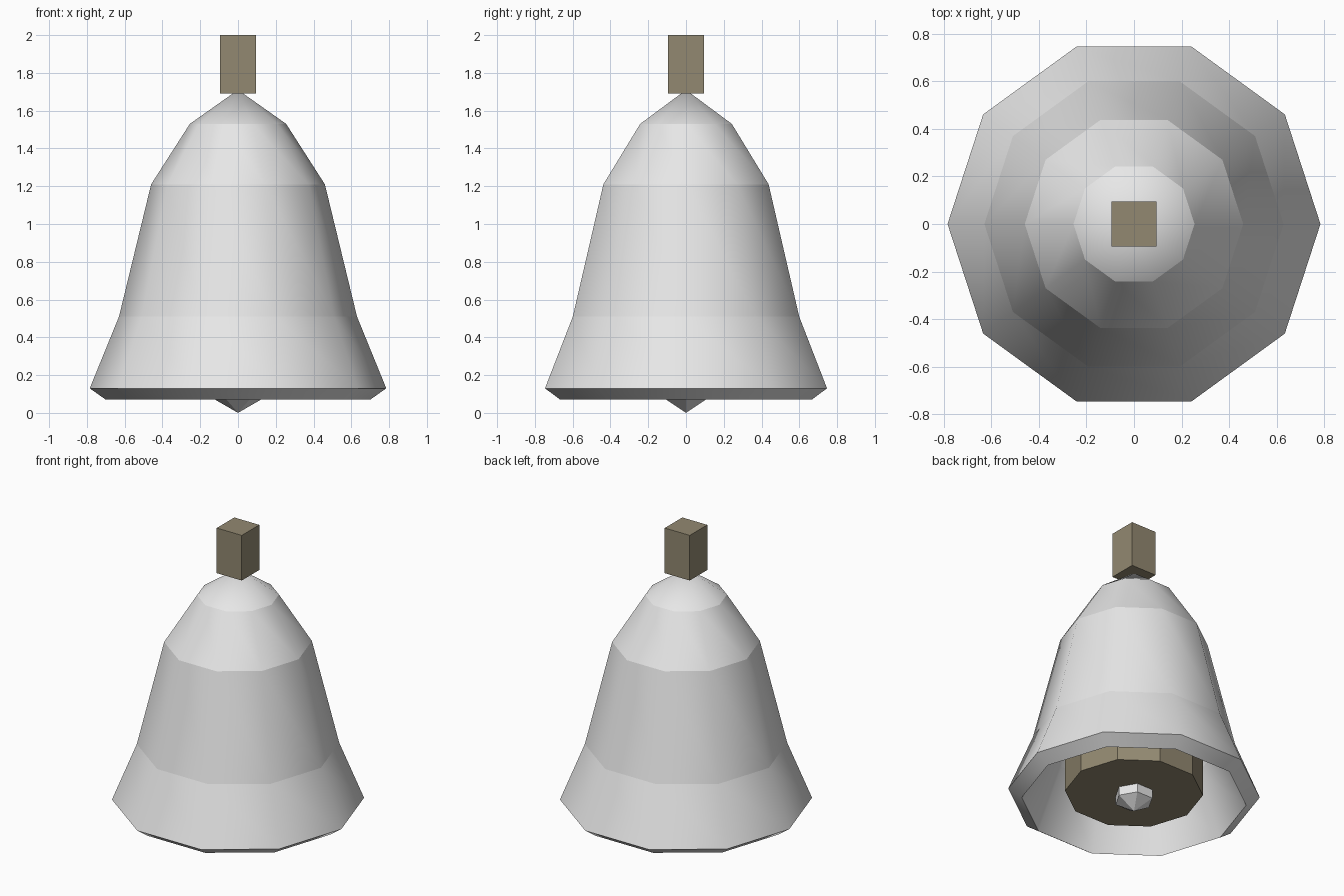
import bpy, bmesh, math

cube = bpy.data.objects.get("Cube")
if cube:
    bpy.data.objects.remove(cube, do_unlink=True)


def material(name, rgb):
    m = bpy.data.materials.new(name)
    m.use_nodes = True
    m.diffuse_color = (*rgb, 1)
    m.node_tree.nodes["Principled BSDF"].inputs["Base Color"].default_value = (*rgb, 1)
    return m


silver = material("pale grey metal", (0.8, 0.8, 0.8))
brown = material("dull brown", (0.29, 0.25, 0.165))


def lathe(name, profile, sides, mat, smooth=False):
    """Spin (radius, height) points round z; smooth sides keep the rings sharp."""
    bm = bmesh.new()
    rings = []
    for r, z in profile:
        n = sides if r > 0 else 1
        rings.append([bm.verts.new((r * math.cos(math.tau * i / sides),
                                    r * math.sin(math.tau * i / sides), z))
                      for i in range(n)])
    for a, b in zip(rings, rings[1:]):
        for i in range(sides):
            j = (i + 1) % sides
            corners = [a[i % len(a)], a[j % len(a)], b[j % len(b)], b[i % len(b)]]
            bm.faces.new(list(dict.fromkeys(corners)))
    bmesh.ops.recalc_face_normals(bm, faces=bm.faces)
    for f in bm.faces:
        f.smooth = smooth
    for e in bm.edges:
        if abs(e.verts[0].co.z - e.verts[1].co.z) < 1e-5:
            e.smooth = False
    mesh = bpy.data.meshes.new(name)
    bm.to_mesh(mesh)
    bm.free()
    mesh.materials.append(mat)
    obj = bpy.data.objects.new(name, mesh)
    bpy.context.collection.objects.link(obj)
    return obj


# Hollow bell: outer wall down to the lip, then the inner wall back up
outer = [(0, 1.71), (0.255, 1.53), (0.46, 1.21), (0.63, 0.51), (0.785, 0.13)]
inner = [(0.70, 0.07), (0.53, 0.48), (0.365, 1.17), (0.185, 1.45), (0, 1.58)]
lathe("bell_shell", outer + inner, 10, silver, smooth=True)

# Drum inside the bell
lathe("inner_drum", [(0, 0.13), (0.43, 0.13), (0.43, 0.6), (0, 0.6)], 10, brown)

# Faceted clapper ball below the drum
lathe("clapper", [(0, 0), (0.121, 0.07), (0.121, 0.21), (0, 0.28)], 6, silver)

# Square hanger block on top
bpy.ops.mesh.primitive_cube_add(size=1, location=(0, 0, 1.845))
hanger = bpy.context.object
hanger.name = "hanger_block"
hanger.scale = (0.19, 0.19, 0.31)
hanger.data.materials.append(brown)
